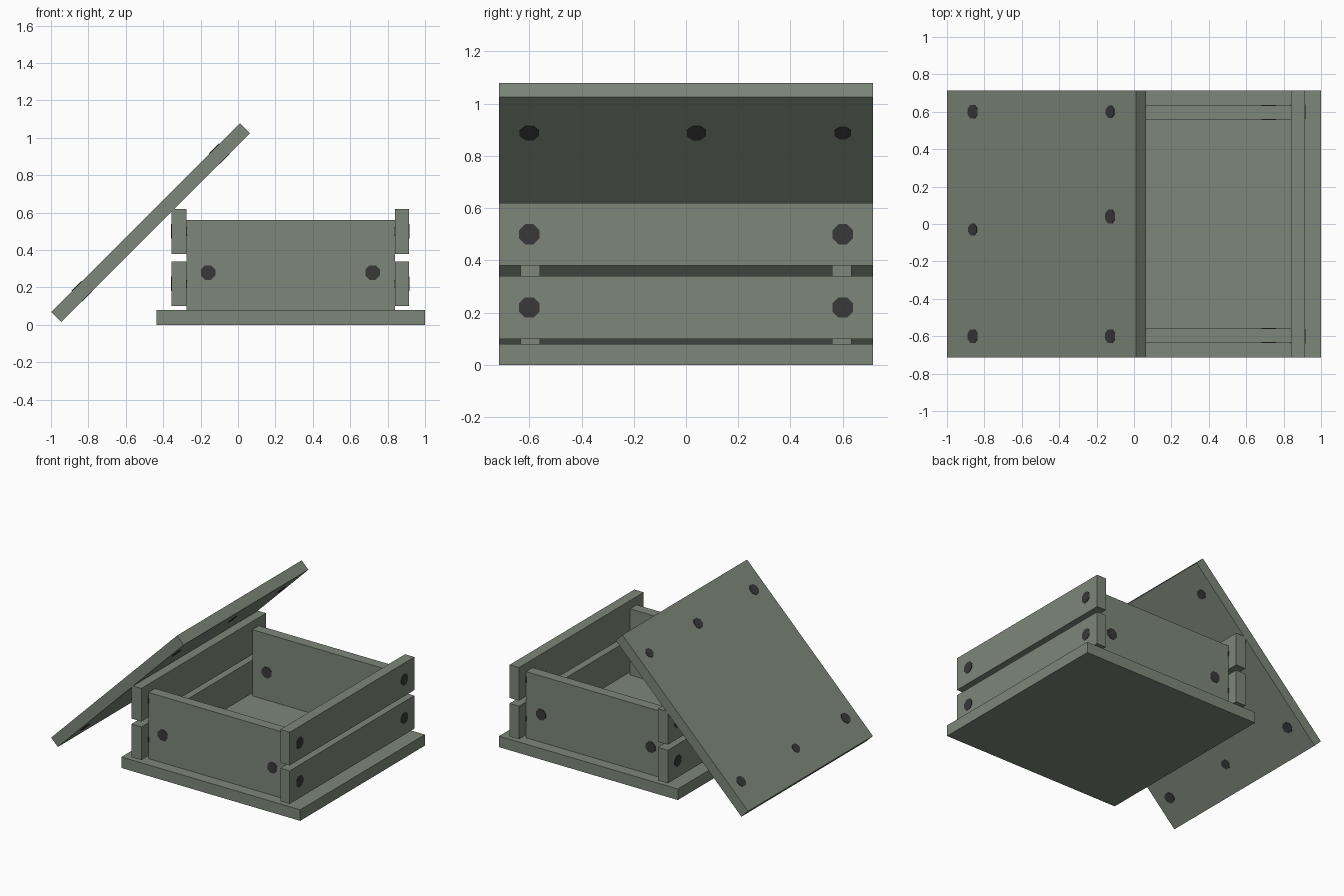
import bpy, bmesh, math
from mathutils import Matrix, Vector

if "Cube" in bpy.data.objects:
    bpy.data.objects.remove(bpy.data.objects["Cube"])


def material(name, rgb):
    m = bpy.data.materials.new(name)
    m.diffuse_color = (*rgb, 1)
    m.use_nodes = True
    m.node_tree.nodes["Principled BSDF"].inputs["Base Color"].default_value = m.diffuse_color
    return m


WOOD = material("grey green wood", (0.205, 0.242, 0.192))
IRON = material("dark iron", (0.040, 0.040, 0.040))


def finish(name, bm, mat, matrix=None):
    if matrix:
        bm.transform(matrix)
    mesh = bpy.data.meshes.new(name)
    bm.to_mesh(mesh)
    bm.free()
    mesh.materials.append(mat)
    ob = bpy.data.objects.new(name, mesh)
    bpy.context.collection.objects.link(ob)
    return ob


def board(name, lo, hi, matrix=None):
    lo, hi = Vector(lo), Vector(hi)
    bm = bmesh.new()
    bmesh.ops.create_cube(bm, size=1)
    bmesh.ops.scale(bm, vec=hi - lo, verts=bm.verts)
    bmesh.ops.translate(bm, vec=(lo + hi) / 2, verts=bm.verts)
    return finish(name, bm, WOOD, matrix)


def nail(name, centre, axis, depth, radius=0.042, matrix=None):
    # octagonal nail running through a board, flat sides along the axes
    bm = bmesh.new()
    bmesh.ops.create_cone(bm, cap_ends=True, segments=8, radius1=radius,
                          radius2=radius, depth=depth + 0.006,
                          matrix=Matrix.Rotation(math.pi / 8, 4, 'Z'))
    turn = {'X': Matrix.Rotation(math.pi / 2, 4, 'Y'),
            'Y': Matrix.Rotation(math.pi / 2, 4, 'X'),
            'Z': Matrix.Identity(4)}[axis]
    bm.transform(Matrix.Translation(centre) @ turn)
    return finish(name, bm, IRON, matrix)


W = 0.715    # half depth of the crate

# base board
board("base", (-0.435, -W, 0), (1.0, W, 0.08))

# side slats, two on each side, with nails at both ends
for side, x0, x1 in (("left", -0.355, -0.275), ("right", 0.84, 0.915)):
    for level, z0 in (("lower", 0.10), ("upper", 0.38)):
        board(f"{side}_{level}_slat", (x0, -W, z0), (x1, W, z0 + 0.24))
        for y in (-0.6, 0.6):
            nail(f"{side}_{level}_nail", ((x0 + x1) / 2, y, z0 + 0.12),
                 'X', x1 - x0)

# end panels with two nails each
for end, s in (("front", -1), ("back", 1)):
    y0, y1 = sorted((s * 0.558, s * 0.634))
    board(f"{end}_panel", (-0.275, y0, 0.08), (0.84, y1, 0.56))
    for x in (-0.16, 0.72):
        nail(f"{end}_panel_nail", (x, (y0 + y1) / 2, 0.28), 'Y', y1 - y0)

# lid leaning against the left side
lean = (Matrix.Translation((-0.4675, 0, 0.5475))
        @ Matrix.Rotation(math.radians(-45), 4, 'Y'))
board("lid", (-0.714, -W, -0.038), (0.714, W, 0.038), lean)
for x, y, r in ((-0.52, -0.6, 0.040), (-0.52, -0.03, 0.034), (-0.52, 0.6, 0.040),
                (0.52, -0.6, 0.040), (0.52, 0.04, 0.040), (0.52, 0.6, 0.035)):
    nail("lid_nail", (x, y, 0), 'Z', 0.076, r, lean)
